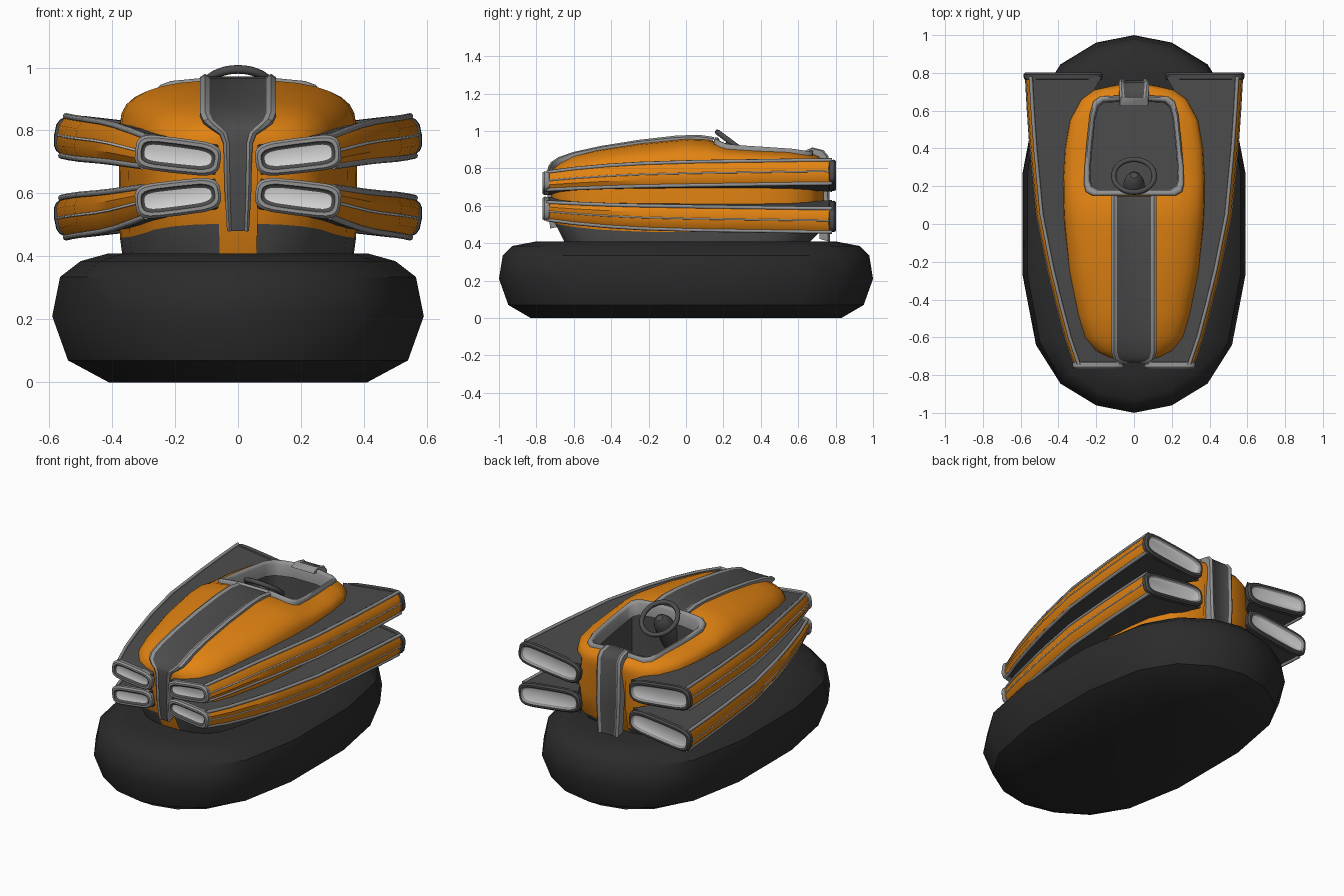
import bpy, bmesh, math
from mathutils import Vector

if "Cube" in bpy.data.objects:
    bpy.data.objects.remove(bpy.data.objects["Cube"])


def material(name, r, g, b):
    m = bpy.data.materials.new(name)
    m.diffuse_color = (r, g, b, 1)
    m.use_nodes = True
    m.node_tree.nodes["Principled BSDF"].inputs["Base Color"].default_value = m.diffuse_color
    return m


RUBBER = material("black rubber", 0.024, 0.024, 0.024)
DARK = material("dark grey", 0.072, 0.072, 0.072)
TRIM = material("light grey trim", 0.29, 0.29, 0.29)
LENS = material("white lens", 0.68, 0.68, 0.68)
ORANGE = material("orange paint", 0.75, 0.225, 0.006)


def smooth(ob, angle):
    bpy.ops.object.select_all(action='DESELECT')
    ob.select_set(True)
    bpy.context.view_layer.objects.active = ob
    bpy.ops.object.shade_smooth_by_angle(angle=math.radians(angle))


def loft(name, rows, mats, pick=lambda i, j, c: 0, caps=(0, 0), loop=False, angle=40, mirror=False):
    """Skin closed rings of points; pick() gives the colour index of each face."""
    bm = bmesh.new()
    rings = [[bm.verts.new(p) for p in row] for row in rows]
    n = len(rings[0])
    for i in range(len(rings) if loop else len(rings) - 1):
        a, b = rings[i], rings[(i + 1) % len(rings)]
        for j in range(n):
            k = (j + 1) % n
            f = bm.faces.new((a[j], a[k], b[k], b[j]))
            f.material_index = pick(i, j, f.calc_center_median())
    if caps and not loop:
        bm.faces.new(rings[0]).material_index = caps[0]
        bm.faces.new(rings[-1]).material_index = caps[1]
    bmesh.ops.recalc_face_normals(bm, faces=bm.faces)
    me = bpy.data.meshes.new(name)
    bm.to_mesh(me)
    bm.free()
    ob = bpy.data.objects.new(name, me)
    bpy.context.collection.objects.link(ob)
    for m in mats:
        me.materials.append(m)
    smooth(ob, angle)
    if mirror:
        ob.modifiers.new("mirror", 'MIRROR').use_mirror_merge = False
    return ob


def sample(table, y):
    """Linear lookup in a table sorted on its first column."""
    y = min(max(y, table[0][0]), table[-1][0])
    for a, b in zip(table, table[1:]):
        if y <= b[0]:
            t = (y - a[0]) / (b[0] - a[0])
            return [p + (q - p) * t for p, q in zip(a[1:], b[1:])]


# Inflated rubber base
quarter = [(0.34, 0.96), (0.66, 0.845), (0.88, 0.64), (1, 0.27)]
half = [(0, 1)] + quarter + [(x, -y) for x, y in quarter[::-1]]
oval = half + [(-x, -y) for x, y in half]
loft("rubber_base", [[(x * hx, y * hy, z) for x, y in oval] for hx, hy, z in
     [(0.41, 0.83, 0), (0.54, 0.95, 0.07), (0.59, 1, 0.21), (0.565, 0.98, 0.335),
      (0.50, 0.93, 0.385), (0.41, 0.80, 0.41)]], [RUBBER])

# Body: y, half width, crown height, shoulder height
BODY = [(-0.72, 0.06, 0.79, 0.72), (-0.705, 0.14, 0.81, 0.72), (-0.67, 0.21, 0.835, 0.73),
        (-0.6, 0.265, 0.87, 0.74), (-0.48, 0.30, 0.90, 0.75), (-0.25, 0.345, 0.935, 0.77),
        (0, 0.37, 0.96, 0.80), (0.12, 0.375, 0.955, 0.81), (0.22, 0.375, 0.92, 0.82),
        (0.4, 0.365, 0.905, 0.82), (0.55, 0.34, 0.90, 0.81), (0.66, 0.28, 0.885, 0.80),
        (0.71, 0.21, 0.865, 0.78), (0.735, 0.10, 0.84, 0.76)]
P = 2.8


def top_z(x, y):
    w, t, s = sample(BODY, y)
    return s + (t - s) * max(0, 1 - (abs(x) / w) ** P) ** (1 / P)


def body_row(y, w, t, s):
    skirt = 0.46 + 0.04 * max(0, -y / 0.7) ** 3
    side = [(0.98 * w, y * 0.9, 0.405), (w, y * 0.97, skirt), (w * 1.01, y, 0.6)]
    arc = []
    for k in range(17):
        a = math.pi * k / 16
        c, sn = math.cos(a), abs(math.sin(a))
        arc.append((math.copysign(abs(c) ** (2 / P), c) * w, y, s + (t - s) * sn ** (2 / P)))
    return side + arc + [(-x, yy, z) for x, yy, z in side[::-1]]


body = loft("body", [body_row(*b) for b in BODY], [ORANGE, DARK],
            lambda i, j, c: 1 if j in (0, 21, 22) else 0)

# Cockpit opening cut into the body
edge = [(0.12, 0.15), (0.22, 0.15), (0.255, 0.17), (0.265, 0.21), (0.262, 0.3), (0.252, 0.42),
        (0.235, 0.58), (0.215, 0.65), (0.18, 0.675), (0.09, 0.68)]
opening = edge + [(-x, y) for x, y in edge[::-1]]


def scaled(s):
    return [(x * s, 0.42 + (y - 0.42) * s) for x, y in opening]


cutter = loft("cockpit_cutter", [[(x, y, z) for x, y in scaled(0.92)] for z in (0.62, 1.1)],
              [ORANGE, DARK], lambda i, j, c: 1, caps=(1, 1))
cutter.hide_render = True
cut = body.modifiers.new("cockpit", 'BOOLEAN')
cut.operation, cut.solver, cut.object = 'DIFFERENCE', 'EXACT', cutter
bpy.context.view_layer.objects.active = body
bpy.ops.object.modifier_apply(modifier="cockpit")
bpy.data.objects.remove(cutter)
smooth(body, 40)

# Cockpit rim
loft("cockpit_rim", [[(p[0], p[1], top_z(*o) + dz) for p, o in zip(scaled(s), opening)]
     for s, dz in [(1.0, -0.015), (1.0, 0.014), (0.97, 0.024), (0.92, 0.022), (0.89, 0.01), (0.87, -0.06)]],
     [TRIM], caps=None, angle=60)


# Raised stripes with light borders
def stripe(name, rows, border):
    out = []
    for y, z, w in rows:
        b = min(border, w * 0.4)
        inward = (Vector((0, 0, 0.62)) - Vector((0, y, z))).normalized()
        out.append([Vector((x, y, z)) + inward * d for x, d in
                    [(-w, 0.004), (-w + b / 2, -0.006), (-w + b, 0.003), (w - b, 0.003),
                     (w - b / 2, -0.006), (w, 0.004), (w, 0.05), (-w, 0.05)]])
    loft(name, out, [TRIM, DARK], lambda i, j, c: 1 if j == 2 else 0)


stripe("hood_stripe", [(0.15, 0.962, 0.12), (0.07, 0.974, 0.12), (-0.05, 0.97, 0.12), (-0.25, 0.948, 0.12),
                       (-0.45, 0.917, 0.12), (-0.6, 0.885, 0.12), (-0.68, 0.857, 0.12), (-0.715, 0.833, 0.11),
                       (-0.73, 0.81, 0.085), (-0.735, 0.79, 0.058), (-0.737, 0.76, 0.046),
                       (-0.735, 0.6, 0.042), (-0.72, 0.48, 0.035)], 0.03)
stripe("rear_stripe", [(0.67, 0.91, 0.075), (0.73, 0.895, 0.08), (0.755, 0.865, 0.08),
                       (0.763, 0.6, 0.08), (0.763, 0.41, 0.07)], 0.025)

# Side fins: y, inner x, outer x, outer height, half thickness
FIN = [(-0.745, 0.065, 0.315, 0.735, 0.047), (-0.6, 0.10, 0.365, 0.748, 0.053), (-0.42, 0.15, 0.413, 0.76, 0.058),
       (-0.24, 0.20, 0.457, 0.768, 0.061), (0.05, 0.30, 0.515, 0.775, 0.063), (0.4, 0.30, 0.548, 0.78, 0.063),
       (0.6, 0.28, 0.562, 0.783, 0.063), (0.78, 0.175, 0.572, 0.785, 0.063)]


def fin_point(st, y, u, v, upper):
    """u runs outward from the fin's outer edge, v across its thickness."""
    _, xi, xo, zo, h = st
    d = Vector((1, 0, 0.12)).normalized()
    p = Vector((xo, y, zo)) + d * u + Vector((-d.z, 0, d.x)) * v
    if not upper:
        p.z = 1.306 - p.z
    return p


def lamp_ring(st, y, g, upper):
    r = (st[2] - st[1]) / 2
    pts = []
    for k in range(24):
        a = 2 * math.pi * k / 24
        c, s = math.cos(a), math.sin(a)
        u = math.copysign(abs(c) ** 0.4, c) * (r + g) - r
        v = math.copysign(abs(s) ** 0.6, s) * (st[4] * (0.94 + 0.06 * c) + g)
        pts.append(fin_point(st, y, u, v, upper))
    return pts


for upper, label in ((True, "upper"), (False, "lower")):
    # fin panel: dark top and bottom, orange outer face
    rows = []
    for st in FIN:
        w, h = st[2] - st[1], st[4]
        rows.append([fin_point(st, st[0], u, v, upper) for u, v in
                     [(-w, h), (-0.018, h), (0, 0.5 * h), (0.002, -0.5 * h), (-0.018, -h), (-w, -h)]])
    loft(label + "_fin", rows, [DARK, ORANGE], lambda i, j, c: 1 if j in (1, 2, 3) else 0,
         angle=35, mirror=True)
    # trim beads along the fin edges and the middle of the outer face
    for part, k, u0, r, mat in (("top_bead", 1, -0.018, 0.010, TRIM), ("bottom_bead", -1, -0.018, 0.010, TRIM),
                                ("pinstripe", 0, 0.0, 0.0045, LENS)):
        loft(label + "_fin_" + part,
             [[fin_point(st, st[0], u0 + r * math.cos(a * math.pi / 4), k * st[4] + r * math.sin(a * math.pi / 4),
                         upper) for a in range(8)] for st in FIN], [mat], angle=60, mirror=True)
    # framed lamps at both ends
    for end, st, s, frame in (("headlight", FIN[0], -1, TRIM), ("tail_light", FIN[-1], 1, DARK)):
        prof = [(-0.02, -0.004), (-0.012, 0.010), (0.012, 0.012), (0.022, 0.004), (0.022, -0.007),
                (0.016, -0.010), (0.012, -0.018)]
        loft(label + "_" + end, [lamp_ring(st, st[0] + s * dy, g, upper) for dy, g in prof],
             [frame, DARK if s < 0 else TRIM, LENS], lambda i, j, c: 1 if i > 3 else 0,
             caps=(0, 2), mirror=True)

# Steering wheel and column
axis = Vector((0, 0.59, 0.8)).normalized()
slope = Vector((0, -axis.z, axis.y))
side = Vector((1, 0, 0))
hub = Vector((0, 0.255, 0.93))
rows = []
for k in range(32):
    a = 2 * math.pi * k / 32
    d = side * math.cos(a) + slope * math.sin(a)
    rows.append([hub + d * (0.108 + 0.014 * math.cos(b * math.pi / 4)) + axis * 0.014 * math.sin(b * math.pi / 4)
                 for b in range(8)])
loft("steering_wheel", rows, [DARK], loop=True, angle=60)
loft("steering_column", [[hub + axis * h + (side * math.cos(a * math.pi / 8) + slope * math.sin(a * math.pi / 8)) * r
                          for a in range(16)] for h, r in [(-0.26, 0.07), (-0.06, 0.055), (-0.01, 0.036), (0.005, 0.02)]],
     [DARK])
